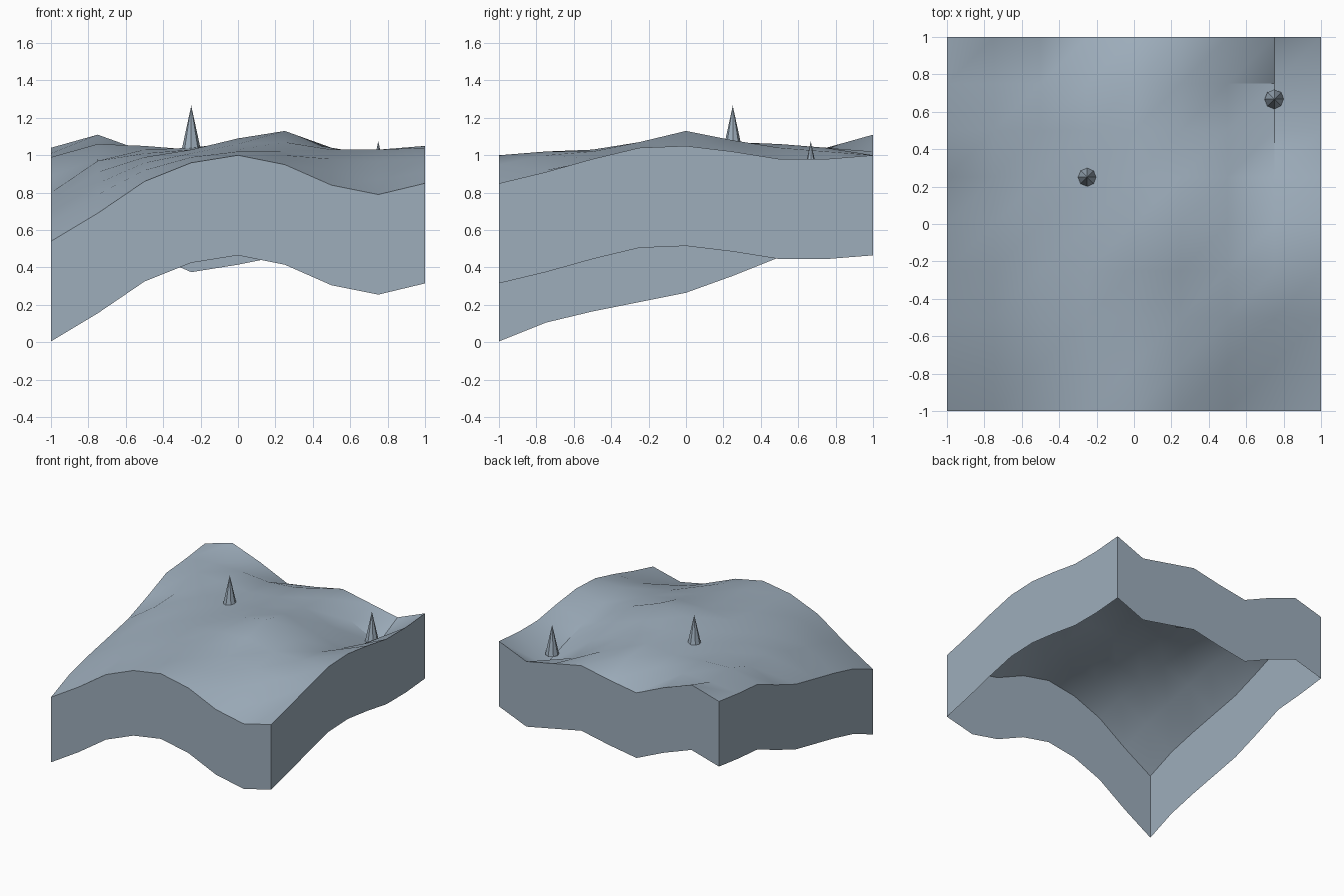
import bpy
import bmesh

default_cube = bpy.data.objects.get("Cube")
if default_cube:
    bpy.data.objects.remove(default_cube, do_unlink=True)

CELLS = 8
STEP = 2 / CELLS
SKIRT_DEPTH = 0.535

# Ground heights in hundredths, one row per grid line from front to back
HEIGHTS = [row.split() for row in (
    "54 69 86 96 100 95 84 79 85",
    "64 79 92 99 102 100 92 87 91",
    "70 85 96 101 103 102 98 97 98",
    "75 91 99 103 106 107 103 103 104",
    "80 97 101 103 109 113 104 100 105",
    "89 98 103 104 107 108 100 93 102",
    "99 106 105 103 106 104 95 86 98",
    "101 104 104 102 104 102 90 78 98",
    "104 111 102 91 95 100 95 90 100",
)]


def make_material(name, colour):
    material = bpy.data.materials.new(name)
    material.use_nodes = True
    material.diffuse_color = colour
    material.node_tree.nodes["Principled BSDF"].inputs["Base Color"].default_value = colour
    return material


stone = make_material("blue grey stone", (0.34, 0.42, 0.50, 1))


def add_object(name, bm):
    mesh = bpy.data.meshes.new(name)
    bm.to_mesh(mesh)
    bm.free()
    mesh.materials.append(stone)
    obj = bpy.data.objects.new(name, mesh)
    bpy.context.collection.objects.link(obj)
    return obj


# Rolling ground: a triangulated grid raised to the height rows
bm = bmesh.new()
grid = [[bm.verts.new((-1 + i * STEP, -1 + j * STEP, int(height) / 100))
         for i, height in enumerate(row)]
        for j, row in enumerate(HEIGHTS)]
for j in range(CELLS):
    for i in range(CELLS):
        near_left, near_right = grid[j][i], grid[j][i + 1]
        far_left, far_right = grid[j + 1][i], grid[j + 1][i + 1]
        bm.faces.new((near_left, near_right, far_right))
        bm.faces.new((near_left, far_right, far_left))

# Open skirt: the rim pulled straight down
rim = [edge for edge in bm.edges if edge.is_boundary]
skirt = bmesh.ops.extrude_edge_only(bm, edges=rim)["geom"]
lower_rim = [item for item in skirt if isinstance(item, bmesh.types.BMVert)]
bmesh.ops.translate(bm, verts=lower_rim, vec=(0, 0, -SKIRT_DEPTH))
bmesh.ops.recalc_face_normals(bm, faces=bm.faces)
bm.faces.ensure_lookup_table()
if bm.faces[0].normal.z < 0:
    bmesh.ops.reverse_faces(bm, faces=bm.faces)
ground = add_object("ground", bm)

bpy.ops.object.select_all(action="DESELECT")
ground.select_set(True)
bpy.context.view_layer.objects.active = ground
bpy.ops.object.shade_smooth_by_angle()


# Slim faceted spikes standing on the ground
def add_spike(name, x, y, tip, height=0.24, radius=0.052):
    bm = bmesh.new()
    bmesh.ops.create_cone(bm, cap_ends=True, segments=8,
                          radius1=radius, radius2=0, depth=height)
    bmesh.ops.remove_doubles(bm, verts=bm.verts, dist=0.0001)
    spike = add_object(name, bm)
    spike.location = (x, y, tip - height / 2)


add_spike("centre_spike", -0.25, 0.25, 1.265)
add_spike("back_left_spike", 0.75, 0.667, 1.075)
